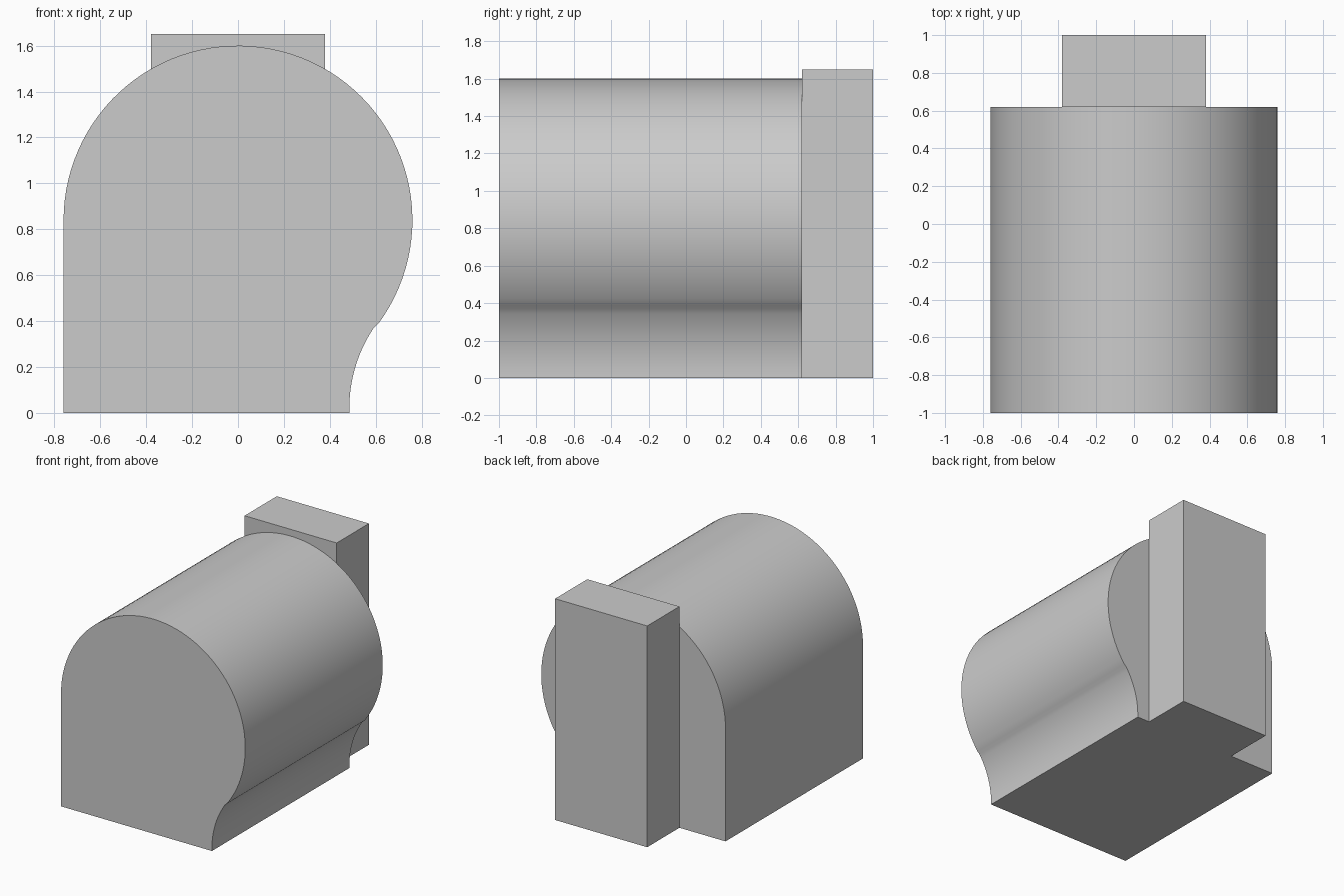
import bpy, bmesh, math

if "Cube" in bpy.data.objects:
    bpy.data.objects.remove(bpy.data.objects["Cube"])

def extrude_profile(name, points, y0, y1):
    """Closed x/z outline swept from y0 to y1 and capped."""
    bm = bmesh.new()
    face = bm.faces.new([bm.verts.new((x, y0, z)) for x, z in points])
    swept = bmesh.ops.extrude_face_region(bm, geom=[face])["geom"]
    for v in swept:
        if isinstance(v, bmesh.types.BMVert):
            v.co.y = y1
    bmesh.ops.recalc_face_normals(bm, faces=bm.faces)
    mesh = bpy.data.meshes.new(name)
    bm.to_mesh(mesh)
    bm.free()
    obj = bpy.data.objects.new(name, mesh)
    bpy.context.collection.objects.link(obj)
    bpy.ops.object.select_all(action="DESELECT")
    obj.select_set(True)
    bpy.context.view_layer.objects.active = obj
    bpy.ops.object.shade_smooth_by_angle(angle=math.radians(30))
    return obj

def arc(cx, cz, r, a0, a1, n):
    angles = [math.radians(a0 + (a1 - a0) * i / n) for i in range(n + 1)]
    return [(cx + r * math.cos(a), cz + r * math.sin(a)) for a in angles]

# Rounded body: straight left wall, domed top, right side sweeping into a concave foot
dome = arc(0, 0.84, 0.76, 180, -36.4, 64)
foot = arc(1.115, 0.02, 0.63, 143.6, 180, 14)[1:]
extrude_profile("rounded_body", [(-0.76, 0)] + dome + foot + [(0.485, 0)], -1, 0.62)

# Upright block against the back
extrude_profile("back_block", [(-0.38, 0), (-0.38, 1.65), (0.38, 1.65), (0.38, 0)], 0.62, 1)
